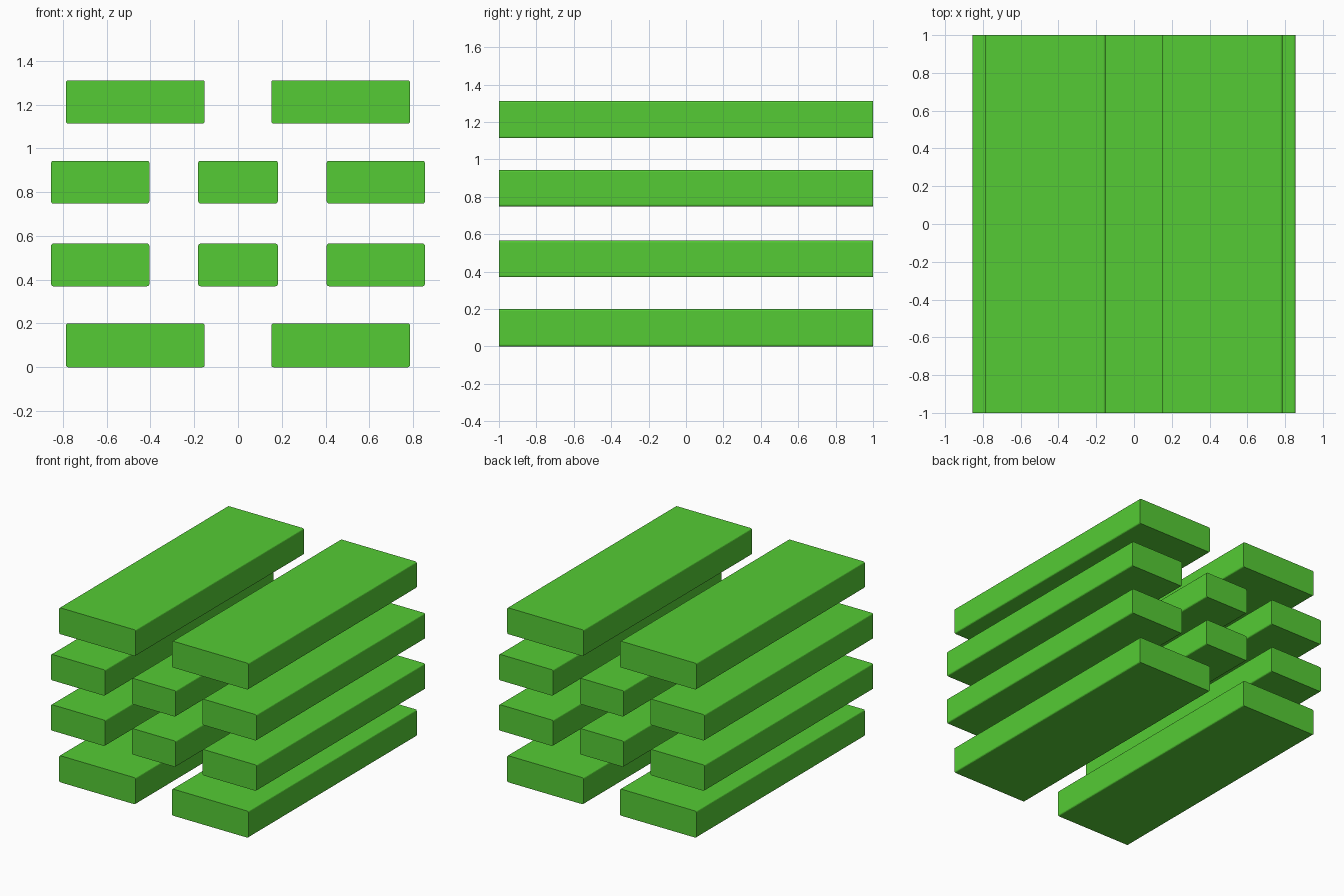
import bpy, bmesh

if "Cube" in bpy.data.objects:
    bpy.data.objects.remove(bpy.data.objects["Cube"])

green = bpy.data.materials.new("green_paint")
green.diffuse_color = (0.09, 0.60, 0.035, 1)
green.use_nodes = True
green.node_tree.nodes["Principled BSDF"].inputs["Base Color"].default_value = green.diffuse_color


def slat(name, x0, x1, z0, z1):
    """Full-length board with its long edges slightly rounded."""
    bm = bmesh.new()
    bmesh.ops.create_cube(bm, size=1)
    for v in bm.verts:
        v.co.x = x0 if v.co.x < 0 else x1
        v.co.y = -1 if v.co.y < 0 else 1
        v.co.z = z0 if v.co.z < 0 else z1
    long_edges = [e for e in bm.edges
                  if abs(e.verts[0].co.y - e.verts[1].co.y) > 1]
    bmesh.ops.bevel(bm, geom=long_edges, offset=0.01, segments=3,
                    profile=0.5, affect='EDGES')
    mesh = bpy.data.meshes.new(name)
    bm.to_mesh(mesh)
    bm.free()
    obj = bpy.data.objects.new(name, mesh)
    bpy.context.collection.objects.link(obj)
    mesh.materials.append(green)


def side_pair(name, x0, x1, z0, z1):
    slat(name + "_right", x0, x1, z0, z1)
    slat(name + "_left", -x1, -x0, z0, z1)


# Two-board layers at bottom and top
side_pair("bottom_board", 0.152, 0.786, 0.0, 0.2)
side_pair("top_board", 0.152, 0.786, 1.113, 1.311)

# Three-board layers in the middle
for layer, z0, z1 in (("lower", 0.37, 0.565), ("upper", 0.748, 0.943)):
    side_pair(layer + "_side_board", 0.405, 0.854, z0, z1)
    slat(layer + "_centre_board", -0.182, 0.182, z0, z1)
